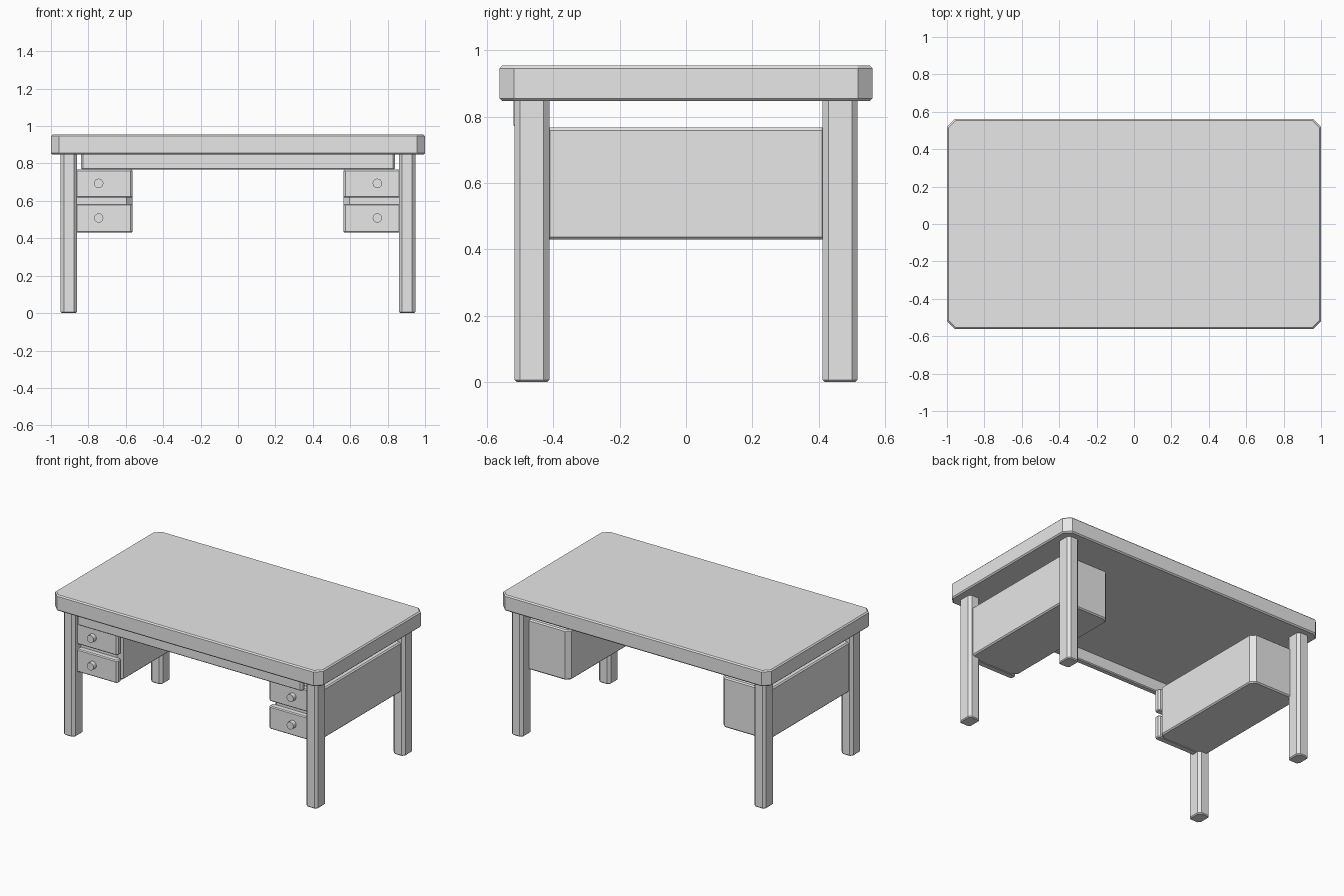
import bpy, bmesh
from mathutils import Matrix, Vector

old = bpy.data.objects.get("Cube")
if old:
    bpy.data.objects.remove(old, do_unlink=True)

GREY = (0.8, 0.8, 0.8, 1)
grey = bpy.data.materials.new("light_grey")
grey.use_nodes = True
grey.diffuse_color = GREY
grey.node_tree.nodes["Principled BSDF"].inputs["Base Color"].default_value = GREY


def finish(name, bm):
    bmesh.ops.recalc_face_normals(bm, faces=bm.faces)
    mesh = bpy.data.meshes.new(name)
    bm.to_mesh(mesh)
    bm.free()
    mesh.materials.append(grey)
    obj = bpy.data.objects.new(name, mesh)
    bpy.context.collection.objects.link(obj)
    return obj


def block(name, x, y, z, corner, rim):
    """Box over three ranges: chamfered upright corners, finely bevelled rims."""
    spans = [sorted(r) for r in (x, y, z)]
    centre = Vector([(a + b) / 2 for a, b in spans])
    size = [b - a for a, b in spans]
    bm = bmesh.new()
    bmesh.ops.create_cube(bm, size=1, matrix=Matrix.LocRotScale(centre, None, size))
    upright = [e for e in bm.edges
               if abs(e.verts[0].co.z - e.verts[1].co.z) > size[2] / 2]
    bmesh.ops.bevel(bm, geom=upright, offset=corner, segments=1, affect='EDGES')
    rims = [e for e in bm.edges
            if abs(e.verts[0].co.z - e.verts[1].co.z) < size[2] / 2]
    bmesh.ops.bevel(bm, geom=rims, offset=rim, segments=1, affect='EDGES')
    return finish(name, bm)


def knob(name, x, z):
    """Round pull pointing forwards."""
    bm = bmesh.new()
    place = Matrix.Translation((x, -0.49, z)) @ Matrix.Rotation(1.5708, 4, 'X')
    bmesh.ops.create_cone(bm, cap_ends=True, segments=24, radius1=0.025,
                          radius2=0.025, depth=0.04, matrix=place)
    obj = finish(name, bm)
    bpy.context.view_layer.objects.active = obj
    obj.select_set(True)
    bpy.ops.object.shade_smooth_by_angle()
    obj.select_set(False)


# Top slab and front apron
block("desk_top", (-1, 1), (-0.562, 0.562), (0.847, 0.954), 0.043, 0.008)
block("front_apron", (-0.84, 0.84), (-0.52, -0.48), (0.768, 0.855), 0.012, 0.006)

for side, s in (("left", 1), ("right", -1)):
    # Legs
    for end, e in (("front", -1), ("back", 1)):
        block(f"{end}_{side}_leg", (s * 0.861, s * 0.948), (e * 0.412, e * 0.517),
              (0, 0.855), 0.017, 0.006)

    # Drawer cabinet with two drawer fronts and knobs
    block(f"{side}_cabinet", (s * 0.565, s * 0.925), (-0.44, 0.44),
          (0.43, 0.767), 0.03, 0.008)
    for level, low, high in (("lower", 0.43, 0.583), ("upper", 0.617, 0.767)):
        block(f"{side}_{level}_drawer_front", (s * 0.563, s * 0.925),
              (-0.48, -0.435), (low, high), 0.012, 0.006)
        knob(f"{side}_{level}_knob", s * 0.745, (low + high) / 2 + 0.002)
